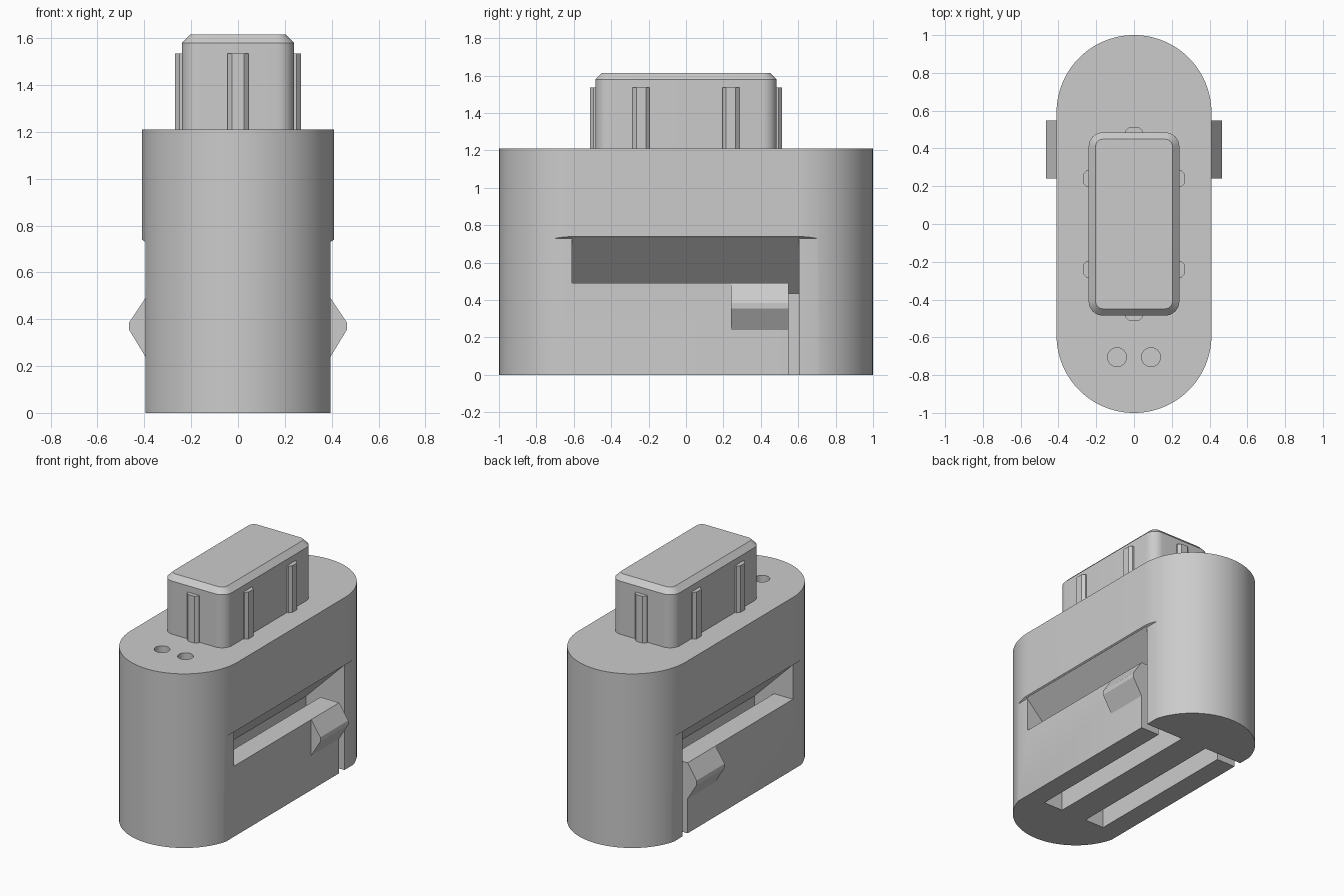
import bpy, bmesh, math
from mathutils import Vector

if "Cube" in bpy.data.objects:
    bpy.data.objects.remove(bpy.data.objects["Cube"], do_unlink=True)

grey = bpy.data.materials.new("light grey plastic")
grey.use_nodes = True
grey.diffuse_color = (0.6, 0.6, 0.6, 1)
grey.node_tree.nodes["Principled BSDF"].inputs["Base Color"].default_value = (0.6, 0.6, 0.6, 1)


def prism(name, outline, lo, hi, axis="z"):
    """Extrude an outline along z (points x, y) or along y (points x, z)."""
    place = (lambda a, b, h: (a, b, h)) if axis == "z" else (lambda a, b, h: (a, h, b))
    bm = bmesh.new()
    rings = [[bm.verts.new(place(a, b, h)) for a, b in outline] for h in (lo, hi)]
    n = len(outline)
    bm.faces.new(rings[0])
    bm.faces.new(rings[1])
    for i in range(n):
        j = (i + 1) % n
        bm.faces.new((rings[0][i], rings[0][j], rings[1][j], rings[1][i]))
    bmesh.ops.recalc_face_normals(bm, faces=bm.faces)
    mesh = bpy.data.meshes.new(name)
    bm.to_mesh(mesh)
    bm.free()
    mesh.materials.append(grey)
    obj = bpy.data.objects.new(name, mesh)
    bpy.context.collection.objects.link(obj)
    return obj


def rounded(half_x, half_y, r, steps):
    """Rounded rectangle outline."""
    pts = []
    for q, (sx, sy) in enumerate([(1, 1), (-1, 1), (-1, -1), (1, -1)]):
        for i in range(steps + 1):
            a = math.pi / 2 * (q + i / steps)
            p = (sx * (half_x - r) + r * math.cos(a), sy * (half_y - r) + r * math.sin(a))
            if not pts or (Vector(p) - Vector(pts[-1])).length > 1e-5:
                pts.append(p)
    if (Vector(pts[0]) - Vector(pts[-1])).length < 1e-5:
        pts.pop()
    return pts


def activate(obj):
    bpy.ops.object.select_all(action="DESELECT")
    obj.select_set(True)
    bpy.context.view_layer.objects.active = obj


def cut(target, cutter):
    cutter.hide_render = True
    mod = target.modifiers.new("cut", "BOOLEAN")
    mod.operation = "DIFFERENCE"
    mod.solver = "EXACT"
    mod.object = cutter
    activate(target)
    bpy.ops.object.modifier_apply(modifier=mod.name)
    bpy.data.objects.remove(cutter, do_unlink=True)


def smooth(obj):
    activate(obj)
    bpy.ops.object.shade_smooth_by_angle(angle=math.radians(25))


# Main body with rounded ends
body = prism("body", rounded(0.41, 1.0, 0.4099, 24), 0, 1.21)

for s in (1, -1):
    def side(pts):
        return [(s * x, z) for x, z in pts]
    # Flat relief on the lower side
    cut(body, prism("relief_cutter", side([(0.395, -0.1), (0.395, 0.73), (0.425, 0.75),
                                           (0.6, 0.75), (0.6, -0.1)]), -1.1, 1.1, "y"))
    # Slot behind the spring arm, with sloping roof and side window
    cut(body, prism("slot_cutter", side([(0.10, -0.1), (0.10, 0.435), (0.40, 0.735), (0.6, 0.735),
                                         (0.6, 0.49), (0.25, 0.49), (0.25, -0.1)]),
                    -0.61, 0.605, "y"))
    # Gap that frees the end of the arm
    cut(body, prism("gap_cutter", side([(0.2, -0.1), (0.2, 0.5), (0.6, 0.5), (0.6, -0.1)]),
                    0.547, 0.605, "y"))
    # Shallow round hole in the top
    hole = [(s * 0.09 + 0.05 * math.cos(a), -0.705 + 0.05 * math.sin(a))
            for a in (i * math.tau / 32 for i in range(32))]
    cut(body, prism("hole_cutter", hole, 1.15, 1.3))
    # Latch tab on the arm
    prism("latch_tab_left" if s > 0 else "latch_tab_right",
          side([(0.385, 0.49), (0.395, 0.49), (0.465, 0.385), (0.465, 0.355),
                (0.395, 0.24), (0.385, 0.24)]), 0.24, 0.547, "y")
smooth(body)

# Plug block with chamfered top edge
plug = prism("plug", rounded(0.24, 0.485, 0.075, 8), 1.2, 1.615)
bm = bmesh.new()
bm.from_mesh(plug.data)
top = [e for e in bm.edges if all(v.co.z > 1.6 for v in e.verts)]
bmesh.ops.bevel(bm, geom=top, offset=0.036, segments=1, affect="EDGES")
bm.to_mesh(plug.data)
bm.free()
smooth(plug)

# Grip ribs around the plug
rib = [(-0.045, -0.02), (0.045, -0.02), (0.045, 0.01), (0.025, 0.028), (-0.025, 0.028), (-0.045, 0.01)]
spots = [(0, 0.485, 0), (0, -0.485, math.pi)]
spots += [(s * 0.24, y, -s * math.pi / 2) for s in (1, -1) for y in (0.24, -0.24)]
for k, (cx, cy, turn) in enumerate(spots):
    c, sn = math.cos(turn), math.sin(turn)
    prism(f"grip_rib_{k + 1}", [(cx + c * a - sn * b, cy + sn * a + c * b) for a, b in rib], 1.2, 1.535)
